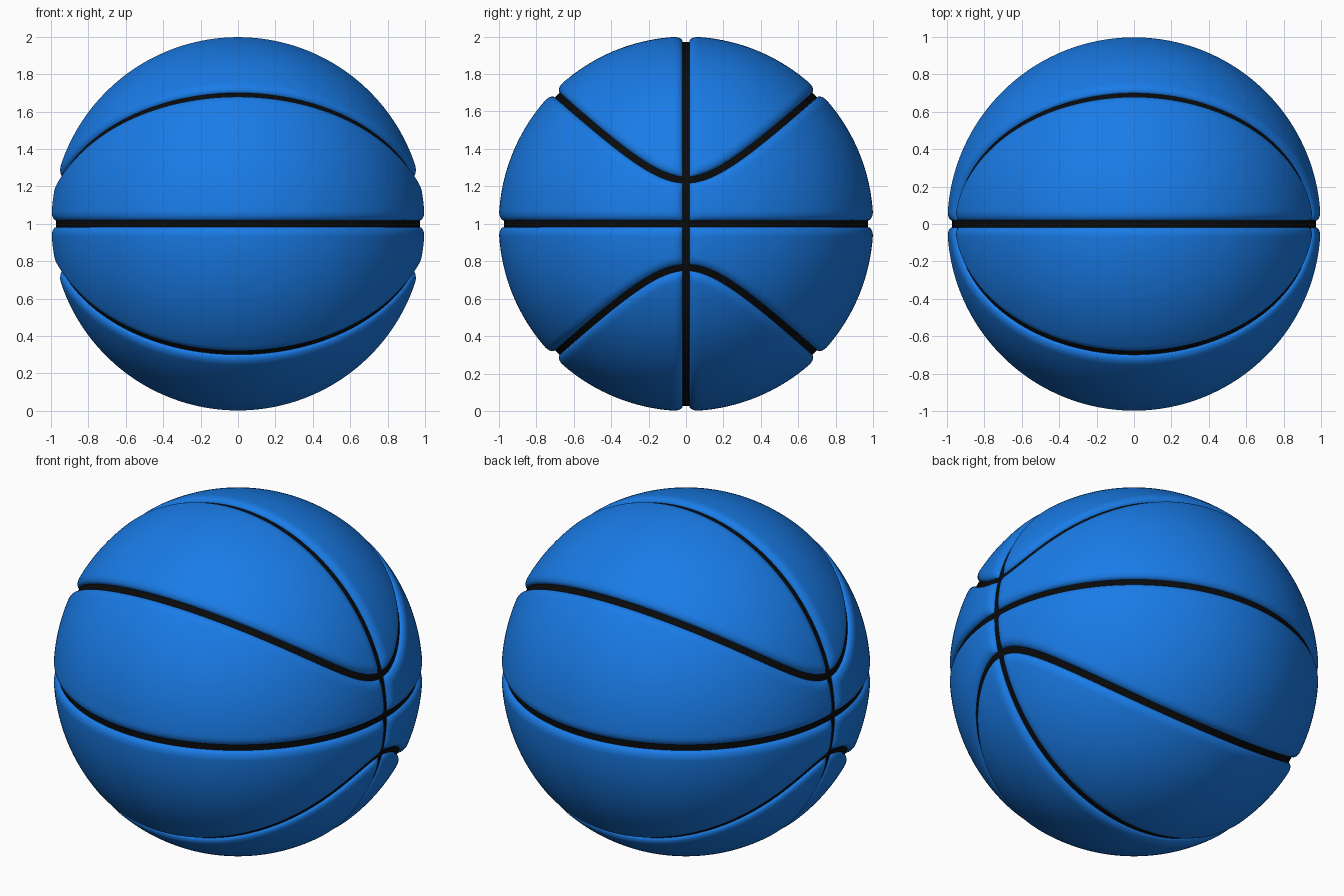
import bpy, bmesh, math
from mathutils import Vector

if "Cube" in bpy.data.objects:
    bpy.data.objects.remove(bpy.data.objects["Cube"])

SEAM, BEVEL = 0.018, 0.05      # half width of seam, width of rounded panel edge
FLOOR, DEPTH = 0.972, 0.028    # seam radius and groove depth


def distances(p):
    """Distance on the unit sphere to both straight seams and the curved seams."""
    y, z = abs(p.y), abs(p.z)
    s = math.sqrt(0.058 + 0.885 * y * y)
    gy = -0.885 * y / s
    radial = y * gy + z
    slope = math.sqrt(max(1 + gy * gy - radial * radial, 0.04))
    return y, z, abs(z - s) / slope


def nearest(p):
    return min(distances(p))


def height(p):
    h = 1.0
    for d in distances(p):
        t = min(max((d - SEAM) / BEVEL, 0), 1)
        h *= math.sqrt(1 - (1 - t) ** 2)
    return h


def cut(bm, func, level):
    """Insert an edge loop where func equals level."""
    val = {v: func(v.co) - level for v in bm.verts}
    new = []
    for e in list(bm.edges):
        a, b = e.verts
        if (val[a] < 0) == (val[b] < 0):
            continue
        pa, pb = a.co.copy(), b.co.copy()
        lo, hi, neg = 0.0, 1.0, val[a] < 0
        for _ in range(18):
            m = (lo + hi) / 2
            if (func(pa.lerp(pb, m).normalized()) - level < 0) == neg:
                lo = m
            else:
                hi = m
        v = bmesh.utils.edge_split(e, a, 0.5)[1]
        v.co = pa.lerp(pb, (lo + hi) / 2).normalized()
        new.append(v)
    bmesh.ops.connect_verts(bm, verts=new)


def make_object(name, bm, color):
    mesh = bpy.data.meshes.new(name)
    bm.to_mesh(mesh)
    mesh.shade_smooth()
    mat = bpy.data.materials.new(name + "_color")
    mat.diffuse_color = color
    mat.use_nodes = True
    mat.node_tree.nodes["Principled BSDF"].inputs["Base Color"].default_value = mat.diffuse_color
    mesh.materials.append(mat)
    ob = bpy.data.objects.new(name, mesh)
    ob.location.z = 1
    bpy.context.collection.objects.link(ob)


# Evenly divided round ball
bm = bmesh.new()
bmesh.ops.create_cube(bm, size=2)
bmesh.ops.subdivide_edges(bm, edges=bm.edges[:], cuts=79, use_grid_fill=True)
for v in bm.verts:
    v.co = Vector([math.tan(c * math.pi / 4) for c in v.co]).normalized()

# Loops along the seams and across the rounded panel edges
cut(bm, nearest, SEAM)
for level in (0.35, 0.6, 0.85, 0.97, 0.999):
    cut(bm, height, level)

# Sort faces into seam and panels, then press the grooves in
for f in bm.faces:
    f.material_index = int(nearest(f.calc_center_median().normalized()) < SEAM)
for v in bm.verts:
    v.co = v.co * (FLOOR + DEPTH * height(v.co))

# Blue panels and black seams
for name, keep, color in (("ball_panels", 0, (0.01, 0.2, 0.8, 1)),
                          ("ball_seams", 1, (0.003, 0.003, 0.003, 1))):
    part = bm.copy()
    bmesh.ops.delete(part, geom=[f for f in part.faces if f.material_index != keep],
                     context='FACES')
    for f in part.faces:
        f.material_index = 0
    make_object(name, part, color)
    part.free()
bm.free()
